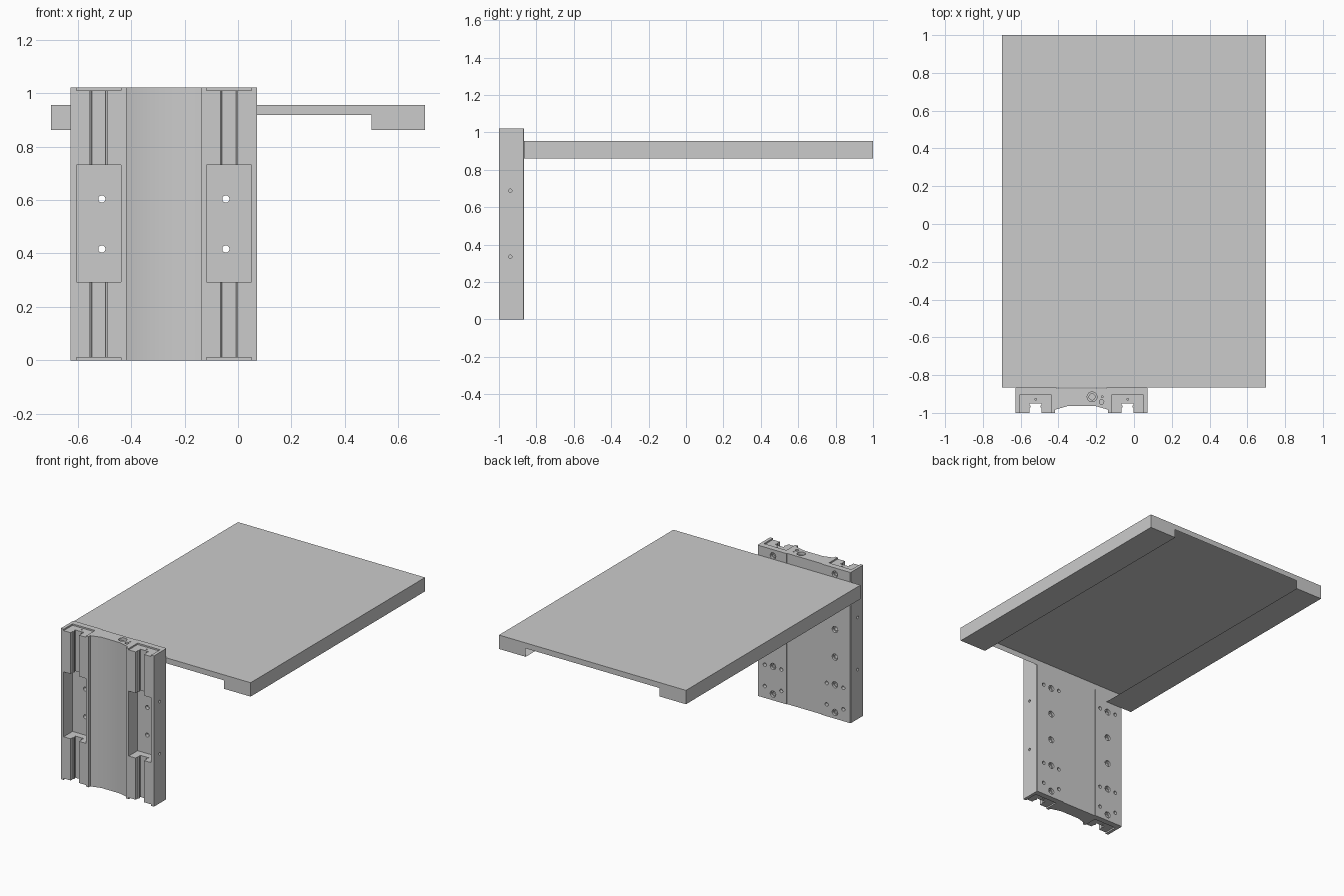
import bpy, bmesh, math
from mathutils import Matrix, Vector

if "Cube" in bpy.data.objects:
    bpy.data.objects.remove(bpy.data.objects["Cube"])

CX, H = -0.2775, 1.02          # tower centre line and height
BACK, POCKET = -0.865, -0.905  # tower back face, pocket floor


def finish(name, bm):
    bmesh.ops.recalc_face_normals(bm, faces=bm.faces[:])
    me = bpy.data.meshes.new(name)
    bm.to_mesh(me)
    bm.free()
    ob = bpy.data.objects.new(name, me)
    bpy.context.collection.objects.link(ob)
    return ob


def extrude(name, pts, direction, open_test=None):
    bm = bmesh.new()
    face = bm.faces.new([bm.verts.new(p) for p in pts])
    res = bmesh.ops.extrude_face_region(bm, geom=[face])
    verts = [g for g in res["geom"] if isinstance(g, bmesh.types.BMVert)]
    bmesh.ops.translate(bm, verts=verts, vec=direction)
    if open_test:
        bmesh.ops.recalc_face_normals(bm, faces=bm.faces[:])
        gone = [f for f in bm.faces if open_test(f.calc_center_median())]
        bmesh.ops.delete(bm, geom=gone, context='FACES_ONLY')
    return finish(name, bm)


def box(bm, lo, hi):
    lo, hi = Vector(lo), Vector(hi)
    m = Matrix.Translation((lo + hi) / 2) @ Matrix.Diagonal((*(hi - lo), 1))
    bmesh.ops.create_cube(bm, size=1, matrix=m)


def drill(bm, a, b, r):
    a, b = Vector(a), Vector(b)
    d = b - a
    m = Matrix.Translation((a + b) / 2) @ d.to_track_quat('Z', 'Y').to_matrix().to_4x4()
    bmesh.ops.create_cone(bm, cap_ends=True, segments=24, radius1=r, radius2=r,
                          depth=d.length, matrix=m)


def cut(target, bm):
    cutter = finish("cutter", bm)
    cutter.hide_render = True
    mod = target.modifiers.new("cut", 'BOOLEAN')
    mod.operation, mod.solver, mod.object = 'DIFFERENCE', 'EXACT', cutter
    bpy.context.view_layer.objects.active = target
    bpy.ops.object.modifier_apply(modifier=mod.name)
    bpy.data.objects.remove(cutter)


# Table plate: folded tray with an open channel underneath
profile = [(-0.70, 0.861), (-0.50, 0.861), (-0.50, 0.918), (0.50, 0.918),
           (0.50, 0.861), (0.70, 0.861), (0.70, 0.955), (-0.70, 0.955)]
extrude("table_plate", [(x, BACK, z) for x, z in profile], (0, 1.865, 0),
        lambda c: abs(c.y - 0.0675) < 0.01 and abs(c.x) < 0.51 and c.z < 0.93)

# Tower: half cross-section with stepped slot and shallow front hollow, mirrored
S = 0.2435
half = [(0.132, -0.87), (0.132, BACK), (0.344, BACK), (0.349, -0.87), (0.349, -1),
        (S + .032, -1), (S + .032, -.976), (S + .026, -.97), (S + .026, -.962),
        (S + .032, -.957), (S + .032, -.95), (S - .032, -.95), (S - .032, -.957),
        (S - .026, -.962), (S - .026, -.97), (S - .032, -.976), (S - .032, -1),
        (0.14, -1), (0.14, -0.983), (0.07, -0.963)]
loop = half + [(-u, y) for u, y in reversed(half)]
tower = extrude("slide_tower", [(CX + u, y, 0) for u, y in loop], (0, 0, H))

wide, fine = bmesh.new(), bmesh.new()
for s in (-1, 1):
    c = CX + s * S             # rail centre
    hx = CX + s * 0.232        # bolt column
    # carriage pocket and shallow end pockets
    for z0, z1 in ((0.292, 0.731), (H - 0.01, H + 0.1), (-0.1, 0.01)):
        box(wide, (c - 0.084, -1.1, z0), (c + 0.084, POCKET, z1))
    # counterbored bolts in the back, the middle two going through
    for i in range(6):
        z = H / 2 + (i - 2.5) * 0.187
        drill(wide, (hx, BACK + 0.05, z), (hx, BACK - 0.015, z), 0.021)
        deep = -0.94 if i in (2, 3) else -0.893
        drill(fine, (hx, BACK + 0.05, z), (hx, deep, z), 0.0135)
    # small threaded holes around the bolts
    for z in (0.08, 0.225, H - 0.225, H - 0.08):
        for dx in (-0.062, 0.062):
            drill(wide, (hx + dx, BACK + 0.05, z), (hx + dx, BACK - 0.025, z), 0.012)
    # side holes
    for z in (0.335, 0.688):
        drill(wide, (CX + s * 0.4, -0.94, z), (CX + s * 0.336, -0.94, z), 0.009)
    # pin holes in both ends of the rails
    for z0, z1 in ((-0.1, 0.04), (H - 0.04, H + 0.1)):
        drill(fine, (c, -0.928, z0), (c, -0.928, z1), 0.005)
# lead screw bore and its companions in the top end
T = H + 0.1
drill(wide, (-0.222, -0.915, T), (-0.222, -0.915, H - 0.02), 0.026)
drill(fine, (-0.222, -0.915, T), (-0.222, -0.915, H - 0.1), 0.016)
drill(wide, (-0.172, -0.942, T), (-0.172, -0.942, H - 0.05), 0.012)
drill(wide, (-0.168, -0.914, T), (-0.168, -0.914, H - 0.03), 0.005)
cut(tower, wide)
cut(tower, fine)

# Smooth hole walls and front hollow, keep machined edges sharp
bpy.ops.object.select_all(action='DESELECT')
tower.select_set(True)
bpy.context.view_layer.objects.active = tower
bpy.ops.object.shade_smooth_by_angle(angle=math.radians(25))
